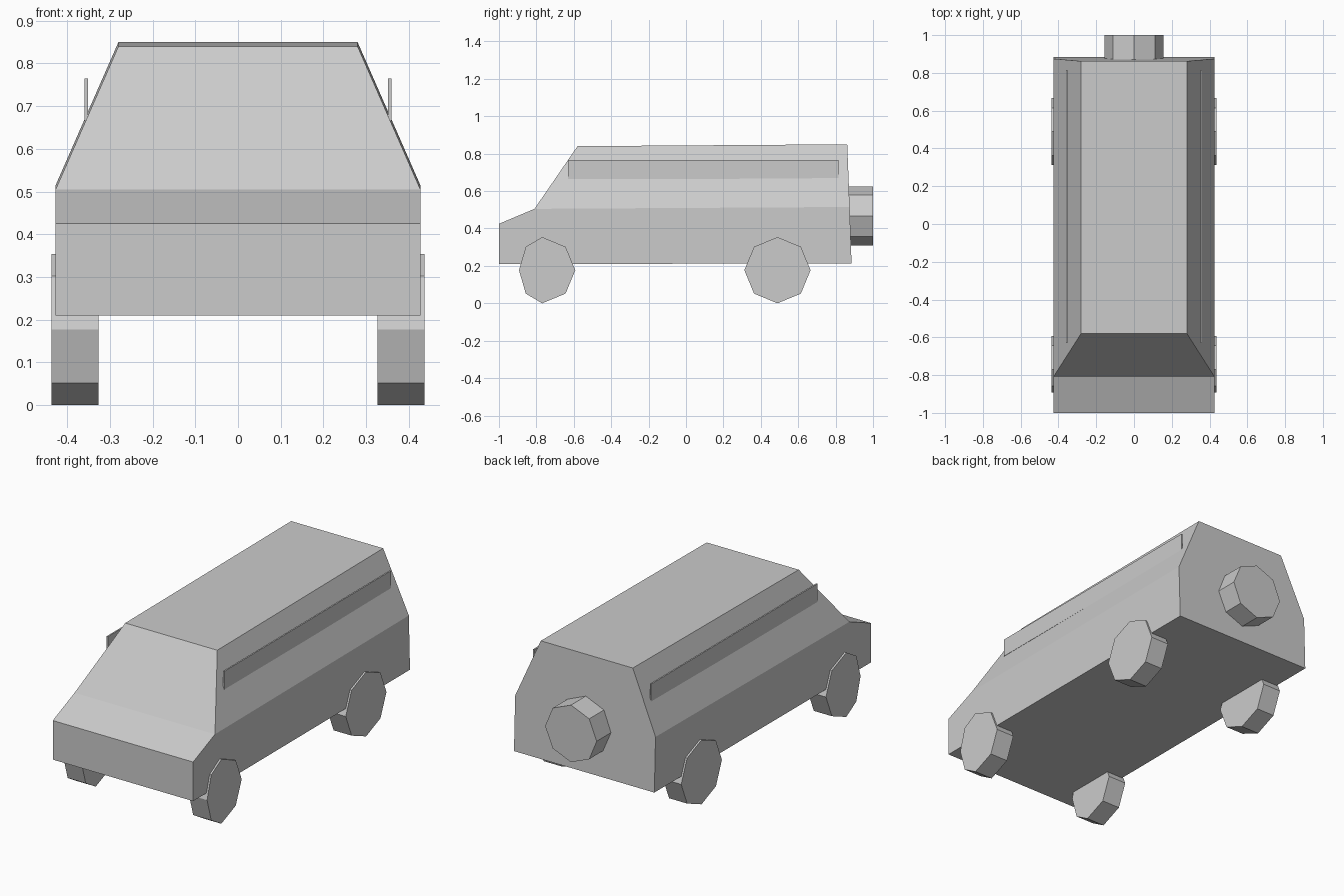
import bpy
import math

if "Cube" in bpy.data.objects:
    bpy.data.objects.remove(bpy.data.objects["Cube"], do_unlink=True)

# Single matte grey for the whole vehicle
grey = bpy.data.materials.new("matte_grey")
grey.use_nodes = True
colour = (0.6, 0.6, 0.6, 1)
grey.diffuse_color = colour
bsdf = next(n for n in grey.node_tree.nodes if n.type == "BSDF_PRINCIPLED")
bsdf.inputs["Base Color"].default_value = colour
bsdf.inputs["Roughness"].default_value = 0.8


def make_object(name, verts, faces):
    mesh = bpy.data.meshes.new(name)
    mesh.from_pydata(verts, [], faces)
    mesh.materials.append(grey)
    mesh.validate()
    obj = bpy.data.objects.new(name, mesh)
    bpy.context.collection.objects.link(obj)
    # Consistent outward normals
    bpy.context.view_layer.objects.active = obj
    obj.select_set(True)
    bpy.ops.object.mode_set(mode="EDIT")
    bpy.ops.mesh.select_all(action="SELECT")
    bpy.ops.mesh.normals_make_consistent(inside=False)
    bpy.ops.object.mode_set(mode="OBJECT")
    obj.select_set(False)
    return obj


def prism(name, outline, start, end, place):
    """Extrude a 2D outline from start to end; place maps (u, v, depth) to xyz."""
    n = len(outline)
    verts = [place(u, v, d) for d in (start, end) for u, v in outline]
    faces = [tuple(range(n)), tuple(range(n, 2 * n))]
    faces += [(i, (i + 1) % n, (i + 1) % n + n, i + n) for i in range(n)]
    return make_object(name, verts, faces)


def octagon(u, v, radius, squash=1.0):
    """Octagon with a corner on top; squash narrows its leading half."""
    points = []
    for i in range(8):
        a = i * math.pi / 4
        du = radius * math.cos(a)
        points.append((u + du * (squash if du < 0 else 1), v + radius * math.sin(a)))
    return points


# Body: side outline with a half width per corner, mirrored in x
WAIST, ROOF = 0.427, 0.28
outline = [
    (WAIST, -1.0, 0.21),    # front sill
    (WAIST, 0.885, 0.213),  # rear sill
    (WAIST, 0.875, 0.515),  # rear shoulder
    (ROOF, 0.862, 0.85),    # rear roof corner
    (ROOF, -0.58, 0.84),    # windscreen top
    (WAIST, -0.81, 0.505),  # windscreen base
    (WAIST, -1.0, 0.425),   # bonnet edge
]
n = len(outline)
verts = outline + [(-x, y, z) for x, y, z in outline]
lower_side, upper_side = (0, 1, 2, 5, 6), (2, 3, 4, 5)
faces = [lower_side, upper_side]
faces += [tuple(i + n for i in f) for f in (lower_side, upper_side)]
tail = (1, 2, 3, 3 + n, 2 + n, 1 + n)
faces.append(tail)
for a, b in ((0, 1), (3, 4), (4, 5), (5, 6), (6, 0)):
    faces.append((a, b, b + n, a + n))
make_object("body", verts, faces)

# Wheels and side rails on both sides
rail = [(-0.63, 0.665), (0.815, 0.665), (0.815, 0.765), (-0.63, 0.765)]
for side, sign in (("left", 1), ("right", -1)):
    def sideways(u, v, d, s=sign):
        return (s * d, u, v)
    for axle, y, squash in (("front", -0.769, 0.7), ("rear", 0.489, 1.0)):
        prism(f"{axle}_{side}_wheel", octagon(y, 0.177, 0.177, squash),
              0.327, 0.437, sideways)
    prism(f"{side}_side_rail", rail, 0.351, 0.359, sideways)

# Spare wheel on the tail
prism("spare_wheel", octagon(0, 0.467, 0.157), 0.87, 1.0,
      lambda u, v, d: (u, d, v))
